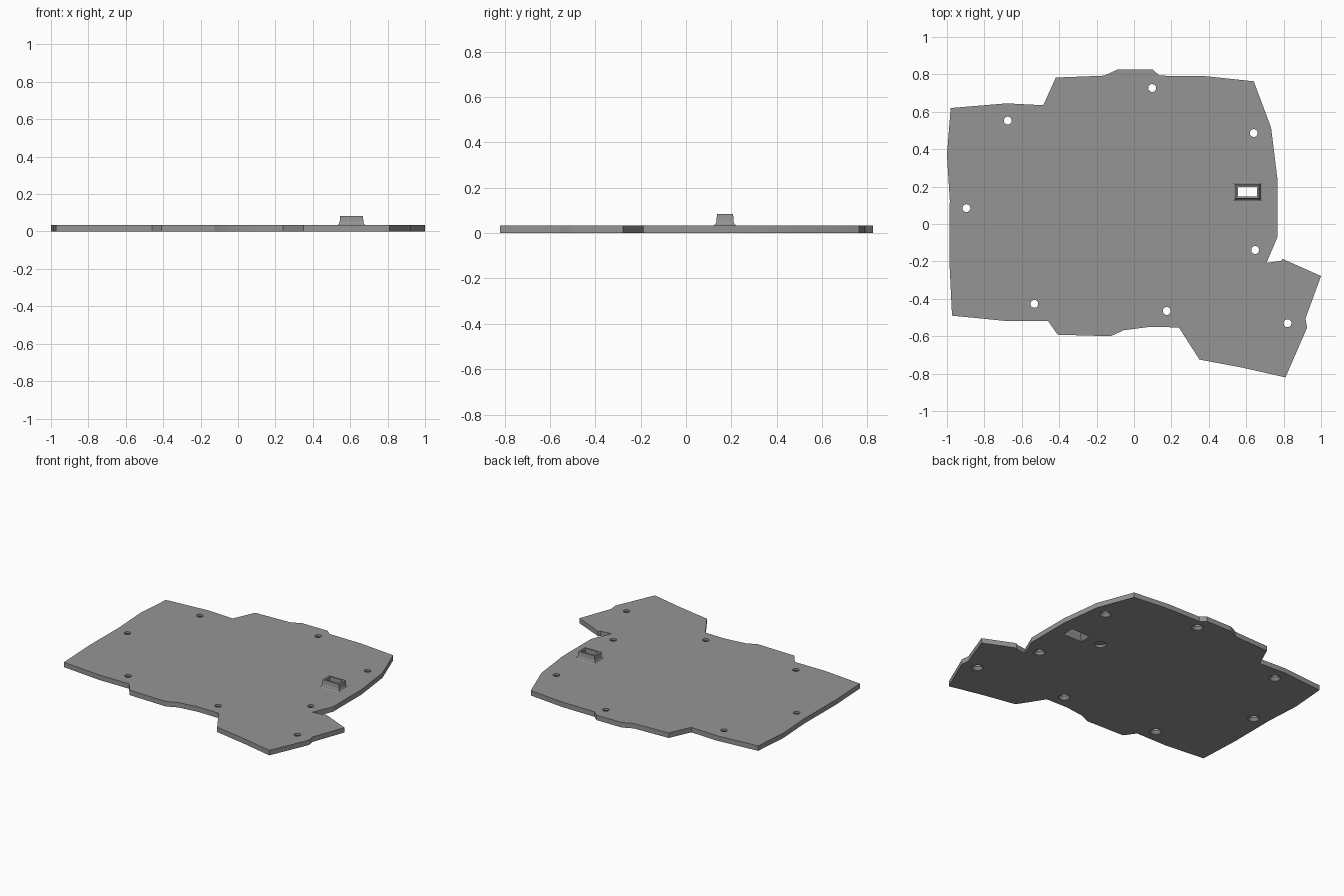
import bpy, bmesh, math

if "Cube" in bpy.data.objects:
    bpy.data.objects.remove(bpy.data.objects["Cube"])

THICK = 0.034
grey = bpy.data.materials.new("plain grey")
grey.diffuse_color = (0.3, 0.3, 0.3, 1)
grey.use_nodes = True
grey.node_tree.nodes["Principled BSDF"].inputs["Base Color"].default_value = grey.diffuse_color


def loft(name, rings):
    """Closed solid through a stack of matching rings of 3D points."""
    bm = bmesh.new()
    loops = [[bm.verts.new(p) for p in ring] for ring in rings]
    n = len(loops[0])
    for a, b in zip(loops, loops[1:]):
        for i in range(n):
            j = (i + 1) % n
            bm.faces.new((a[i], a[j], b[j], b[i]))
    bm.faces.new(loops[0][::-1])
    bm.faces.new(loops[-1])
    bmesh.ops.recalc_face_normals(bm, faces=bm.faces)
    me = bpy.data.meshes.new(name)
    bm.to_mesh(me)
    bm.free()
    me.materials.append(grey)
    ob = bpy.data.objects.new(name, me)
    bpy.context.collection.objects.link(ob)
    return ob


def rect(cx, cy, hx, hy, z):
    return [(cx + sx * hx, cy + sy * hy, z) for sx, sy in ((-1, -1), (1, -1), (1, 1), (-1, 1))]


def circle(cx, cy, r, z, n=24):
    return [(cx + r * math.cos(math.tau * i / n), cy + r * math.sin(math.tau * i / n), z) for i in range(n)]


def combine(target, tool, operation):
    """Apply a boolean and discard the tool object."""
    mod = target.modifiers.new(operation.lower(), "BOOLEAN")
    mod.operation, mod.solver, mod.object = operation, "EXACT", tool
    bpy.context.view_layer.objects.active = target
    bpy.ops.object.modifier_apply(modifier=mod.name)
    bpy.data.objects.remove(tool)


# Case plate: outline, counter-clockwise from the back left corner
outline = [
    (-0.98, 0.62), (-1.0, 0.37), (-0.985, 0.13), (-0.987, -0.2), (-0.973, -0.49),
    (-0.69, -0.518), (-0.46, -0.518), (-0.408, -0.592), (-0.125, -0.6), (-0.055, -0.568),
    (0.085, -0.55), (0.24, -0.553), (0.35, -0.725), (0.575, -0.767), (0.81, -0.82),
    (0.925, -0.555), (0.917, -0.505), (1.0, -0.278), (0.795, -0.187), (0.785, -0.197),
    (0.708, -0.208), (0.767, -0.07), (0.767, 0.24), (0.733, 0.515), (0.64, 0.763),
    (0.385, 0.79), (0.137, 0.793), (0.1, 0.825), (-0.09, 0.825), (-0.16, 0.793),
    (-0.418, 0.783), (-0.485, 0.635), (-0.68, 0.645),
]
plate = loft("case_plate", [[(x, y, z) for x, y in outline] for z in (0, THICK)])

# Raised collar with a flared foot
SX, SY = 0.607, 0.172
collar = [(0.076, 0.05, 0.02), (0.076, 0.05, THICK), (0.069, 0.043, 0.038),
          (0.065, 0.039, 0.046), (0.063, 0.037, 0.056), (0.062, 0.036, 0.083)]
combine(plate, loft("collar", [rect(SX, SY, *s) for s in collar]), "UNION")

# Slot through the collar, widening towards the underside
slot = [(0.073, 0.041, -0.01), (0.073, 0.041, 0.003), (0.05, 0.025, THICK), (0.05, 0.025, 0.1)]
combine(plate, loft("slot_cutter", [rect(SX, SY, *s) for s in slot]), "DIFFERENCE")

# Screw holes, countersunk from below
screws = [(0.097, 0.727), (-0.675, 0.553), (0.64, 0.486), (-0.896, 0.085),
          (0.648, -0.139), (-0.533, -0.427), (0.175, -0.465), (0.821, -0.531)]
sink = [(0.036, -0.01), (0.036, 0.002), (0.021, 0.02), (0.021, 0.06)]
for x, y in screws:
    combine(plate, loft("screw_cutter", [circle(x, y, r, z) for r, z in sink]), "DIFFERENCE")

# Small blind recess underneath
combine(plate, loft("recess_cutter", [circle(0.425, 0.18, 0.036, z) for z in (-0.01, 0.015)]), "DIFFERENCE")

# Round the hole walls while keeping all case edges sharp
bpy.ops.object.select_all(action="DESELECT")
plate.select_set(True)
bpy.context.view_layer.objects.active = plate
bpy.ops.object.shade_smooth_by_angle(angle=math.radians(20))
